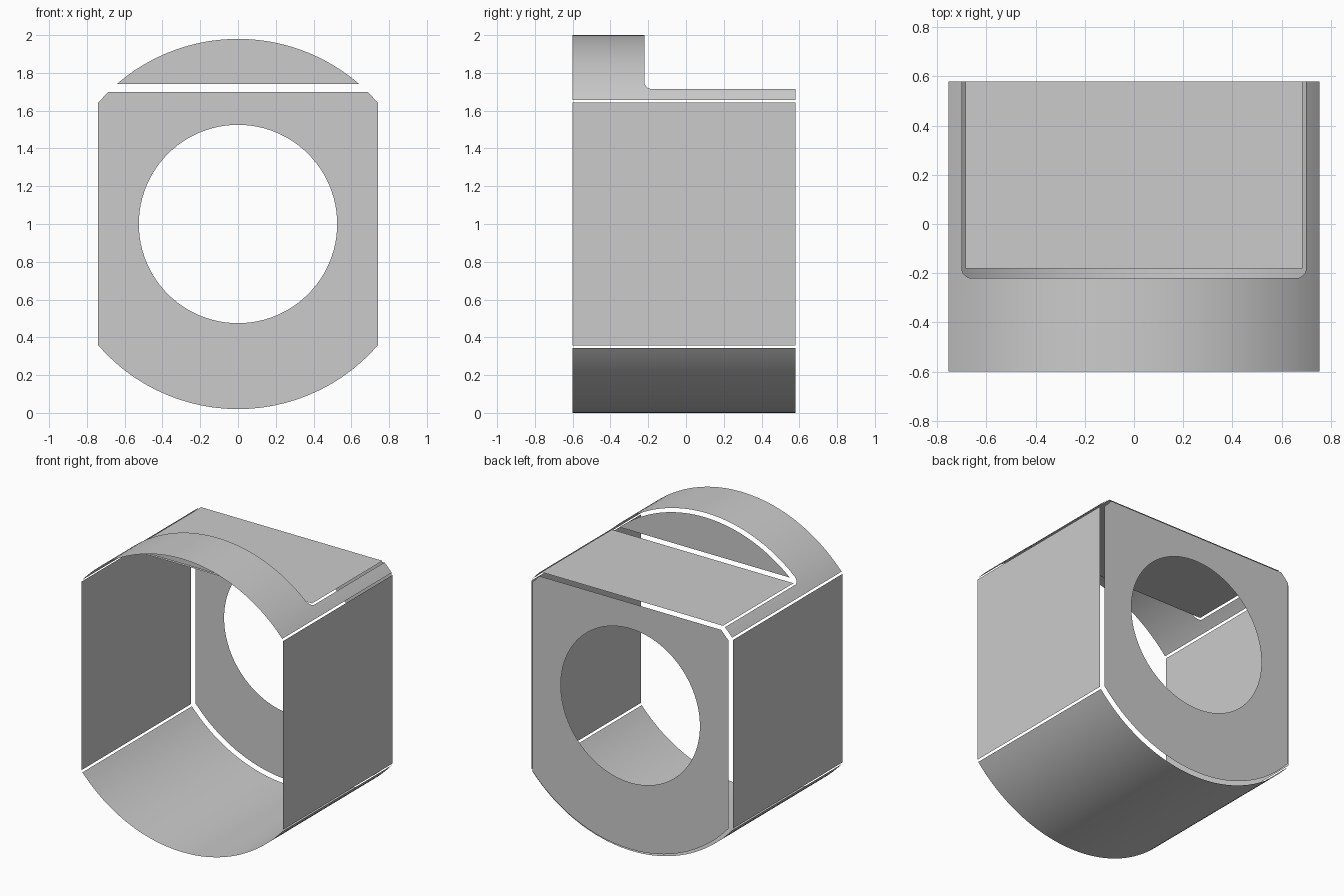
import bpy, bmesh, math

if "Cube" in bpy.data.objects:
    bpy.data.objects.remove(bpy.data.objects["Cube"])

R, ZC = 1.0, 1.0            # outer barrel radius and axis height
FRONT, REAR = -0.6, 0.58    # extent of the wall sheets
PLATE_Y = 0.6               # rear plate position

grey = bpy.data.materials.new("light grey")
grey.diffuse_color = (0.6, 0.6, 0.6, 1)
grey.use_nodes = True
grey.node_tree.nodes["Principled BSDF"].inputs["Base Color"].default_value = grey.diffuse_color


def make(name, polys, smooth=False):
    """Build one sheet from a list of polygons given as point lists."""
    bm = bmesh.new()
    for poly in polys:
        bm.faces.new([bm.verts.new(p) for p in poly])
    bmesh.ops.remove_doubles(bm, verts=bm.verts, dist=1e-5)
    for f in bm.faces:
        f.smooth = smooth
    me = bpy.data.meshes.new(name)
    bm.to_mesh(me)
    bm.free()
    me.materials.append(grey)
    ob = bpy.data.objects.new(name, me)
    bpy.context.collection.objects.link(ob)
    return ob


def arc_point(a, y, r=R):
    return (r * math.cos(a), y, ZC + r * math.sin(a))


# Curved bottom wall
edge = math.asin(0.657)
N = 48
angs = [math.pi + edge + (math.pi - 2 * edge) * i / N for i in range(N + 1)]
make("bottom_wall", [[arc_point(a, FRONT), arc_point(b, FRONT), arc_point(b, REAR), arc_point(a, REAR)]
                     for a, b in zip(angs, angs[1:])], True)

# Flat side walls
for side, s in (("left", -1), ("right", 1)):
    pts = [(s * 0.76, FRONT, 0.357), (s * 0.76, REAR, 0.357),
           (s * 0.76, REAR, 1.643), (s * 0.76, FRONT, 1.643)]
    make(side + "_wall", [pts if s > 0 else pts[::-1]])

# Curved top wall with a round-cornered notch at the rear
XN, YN, RF = 0.70, -0.22, 0.04      # notch half width, front edge, corner radius


def notch_y(x):
    d = max(0.0, abs(x) - (XN - RF))
    return YN + RF - math.sqrt(max(0.0, RF * RF - d * d))


corner = [XN - RF + RF * math.sin(math.pi / 2 * i / 8) for i in range(9)]
half = [0.66 * i / 18 for i in range(18)] + corner
xs = [-x for x in half[:0:-1]] + half
cols = []
for a, b in zip(xs, xs[1:]):
    za, zb = (ZC + math.sqrt(R * R - x * x) for x in (a, b))
    cols.append([(a, FRONT, za), (b, FRONT, zb), (b, notch_y(b), zb), (a, notch_y(a), za)])
xe = math.cos(edge)
rim = [XN + (xe - XN) * i / 4 for i in range(5)]
for s in (-1, 1):
    for a, b in zip(rim, rim[1:]):
        za, zb = (ZC + math.sqrt(R * R - x * x) for x in (a, b))
        for y0, y1 in ((FRONT, YN + RF), (YN + RF, REAR)):
            q = [(s * a, y0, za), (s * b, y0, zb), (s * b, y1, zb), (s * a, y1, za)]
            cols.append(q if s > 0 else q[::-1])
make("top_wall", cols, True)

# Flat floor of the notch
make("top_flat", [[(-0.685, -0.18, 1.72), (0.685, -0.18, 1.72), (0.685, REAR, 1.72), (-0.685, REAR, 1.72)]])

# Upright step face: a circular segment
ri = 0.98
a0 = math.asin(0.74 / ri)
seg = [arc_point(a0 + (math.pi - 2 * a0) * i / 40, -0.2, ri) for i in range(41)]
make("step_face", [seg])

# Rear plate with a round hole
HOLE = 0.525
W, H = 0.74, 0.70


def outline(a):
    c, s = abs(math.cos(a)), math.sin(a)
    r = min(ri, W / max(c, 1e-6))
    return min(r, H / s) if s > 1e-6 else r


keys = [2 * math.pi * i / 96 for i in range(96)]
side_a, top_a = math.acos(W / ri), math.asin(H / ri)
keys += [side_a, math.pi - side_a, math.pi + side_a, 2 * math.pi - side_a, top_a, math.pi - top_a]
keys.sort()
make("rear_plate", [[arc_point(b, PLATE_Y, outline(b)), arc_point(a, PLATE_Y, outline(a)),
                     arc_point(a, PLATE_Y, HOLE), arc_point(b, PLATE_Y, HOLE)]
                    for a, b in zip(keys, keys[1:] + [keys[0] + 2 * math.pi])])
